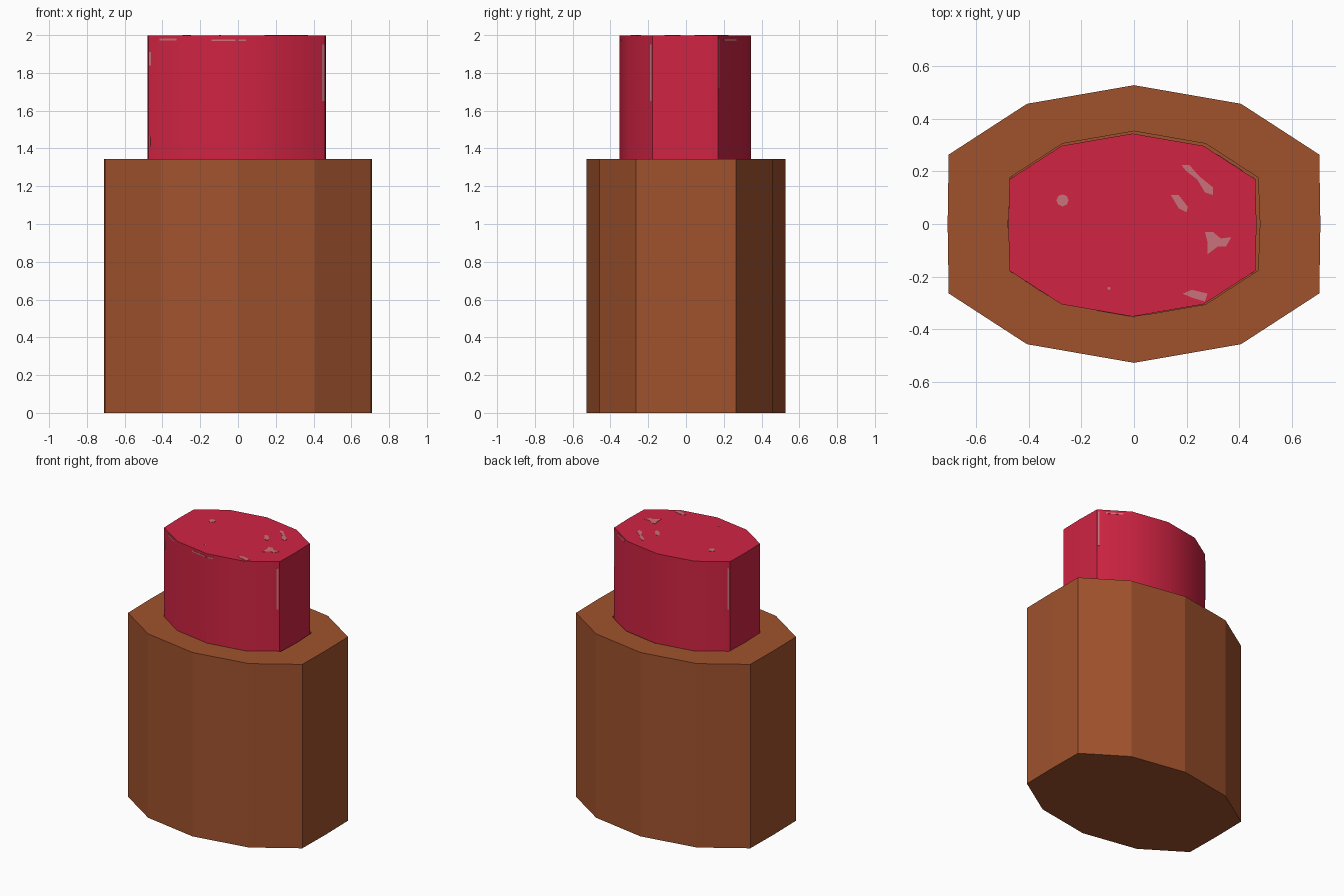
import bpy, bmesh
from math import sin, cos, pi
from mathutils import Vector

cube = bpy.data.objects.get("Cube")
if cube:
    bpy.data.objects.remove(cube, do_unlink=True)


def material(name, rgb):
    m = bpy.data.materials.new(name)
    m.use_nodes = True
    m.diffuse_color = (*rgb, 1)
    m.node_tree.nodes["Principled BSDF"].inputs["Base Color"].default_value = (*rgb, 1)
    return m


brown = material("sienna_brown", (0.352, 0.084, 0.026))
red = material("rose_red", (0.63, 0.017, 0.055))
pale = material("pale_pink", (0.60, 0.17, 0.20))


def loft(name, rings, mat):
    """Skin equal-length rings of points in order and cap both ends."""
    bm = bmesh.new()
    loops = [[bm.verts.new(p) for p in ring] for ring in rings]
    n = len(loops[0])
    for a, b in zip(loops, loops[1:]):
        for i in range(n):
            j = (i + 1) % n
            bm.faces.new((a[i], a[j], b[j], b[i]))
    bm.faces.new(loops[0])
    bm.faces.new(loops[-1])
    bmesh.ops.recalc_face_normals(bm, faces=bm.faces)
    me = bpy.data.meshes.new(name)
    bm.to_mesh(me)
    bm.free()
    me.materials.append(mat)
    ob = bpy.data.objects.new(name, me)
    bpy.context.collection.objects.link(ob)
    return ob


def oval(a, b, end, z, cx=0, cy=0):
    """Twelve-point ellipse whose two end points are pulled in to x = +-end."""
    pts = []
    for k in range(12):
        x = max(-end, min(end, a * cos(k * pi / 6)))
        pts.append(Vector((cx + x, cy + b * sin(k * pi / 6), z)))
    return pts


# Case with a shallow socket
BASE_TOP, FLOOR, TOP = 1.345, 1.25, 1.998
loft("case", [oval(0.814, 0.528, 0.709, 0),
              oval(0.814, 0.528, 0.709, BASE_TOP),
              oval(0.545, 0.353, 0.479, BASE_TOP),
              oval(0.545, 0.353, 0.479, FLOOR)], brown)


# Coloured stick, slightly off centre in the socket
def stick_ring(z):
    return oval(0.54, 0.348, 0.472, z, -0.006, -0.004)


stick = loft("stick", [stick_ring(FLOOR), stick_ring(TOP)], red)
bpy.ops.object.select_all(action="DESELECT")
stick.select_set(True)
bpy.context.view_layer.objects.active = stick
bpy.ops.object.shade_smooth_by_angle(angle=pi / 6)


# Pale patches on the top
def top_patch(points):
    loft("top_patch", [[(x, y, z) for x, y in points] for z in (TOP, 2.0)], pale)


def blob(x, y, r):
    top_patch([(x + r * cos(i * pi / 4), y + r * sin(i * pi / 4)) for i in range(8)])


blob(-0.272, 0.09, 0.023)
blob(-0.095, -0.245, 0.006)
top_patch([(0.18, 0.225), (0.21, 0.225), (0.25, 0.18), (0.30, 0.14),
           (0.30, 0.11), (0.27, 0.12), (0.24, 0.17), (0.20, 0.20)])
top_patch([(0.14, 0.11), (0.17, 0.11), (0.205, 0.065), (0.20, 0.045), (0.17, 0.06)])
top_patch([(0.27, -0.03), (0.30, -0.03), (0.33, -0.055), (0.37, -0.05), (0.35, -0.085),
           (0.32, -0.085), (0.28, -0.115), (0.28, -0.07)])
top_patch([(0.185, -0.265), (0.22, -0.25), (0.28, -0.265), (0.27, -0.295), (0.22, -0.28)])


# Pale streaks on the sides
def streak(side, t0, t1, z0, z1):
    ring = stick_ring(0)
    p, q = ring[side], ring[(side + 1) % 12]
    out = (q - p).cross(Vector((0, 0, 1))).normalized() * 0.002
    quad = [p.lerp(q, t) + Vector((0, 0, z))
            for t, z in ((t0, z0), (t1, z0), (t1, z1), (t0, z1))]
    loft("side_streak", [quad, [v + out for v in quad]], pale)


for side, t0, t1, z0, z1 in (
        (10, 0.91, 0.97, 1.65, 1.95),
        (4, 0.93, 0.98, 1.65, 1.95),
        (1, 0.02, 0.07, 1.72, 1.98),
        (1, 0.25, 0.75, 1.97, 1.98),
        (7, 0.02, 0.07, 1.84, 1.91),
        (7, 0.02, 0.05, 1.41, 1.46),
        (7, 0.30, 0.75, 1.972, 1.982),
        (8, 0.50, 0.97, 1.968, 1.978),
        (9, 0.03, 0.18, 1.968, 1.978)):
    streak(side, t0, t1, z0, z1)
